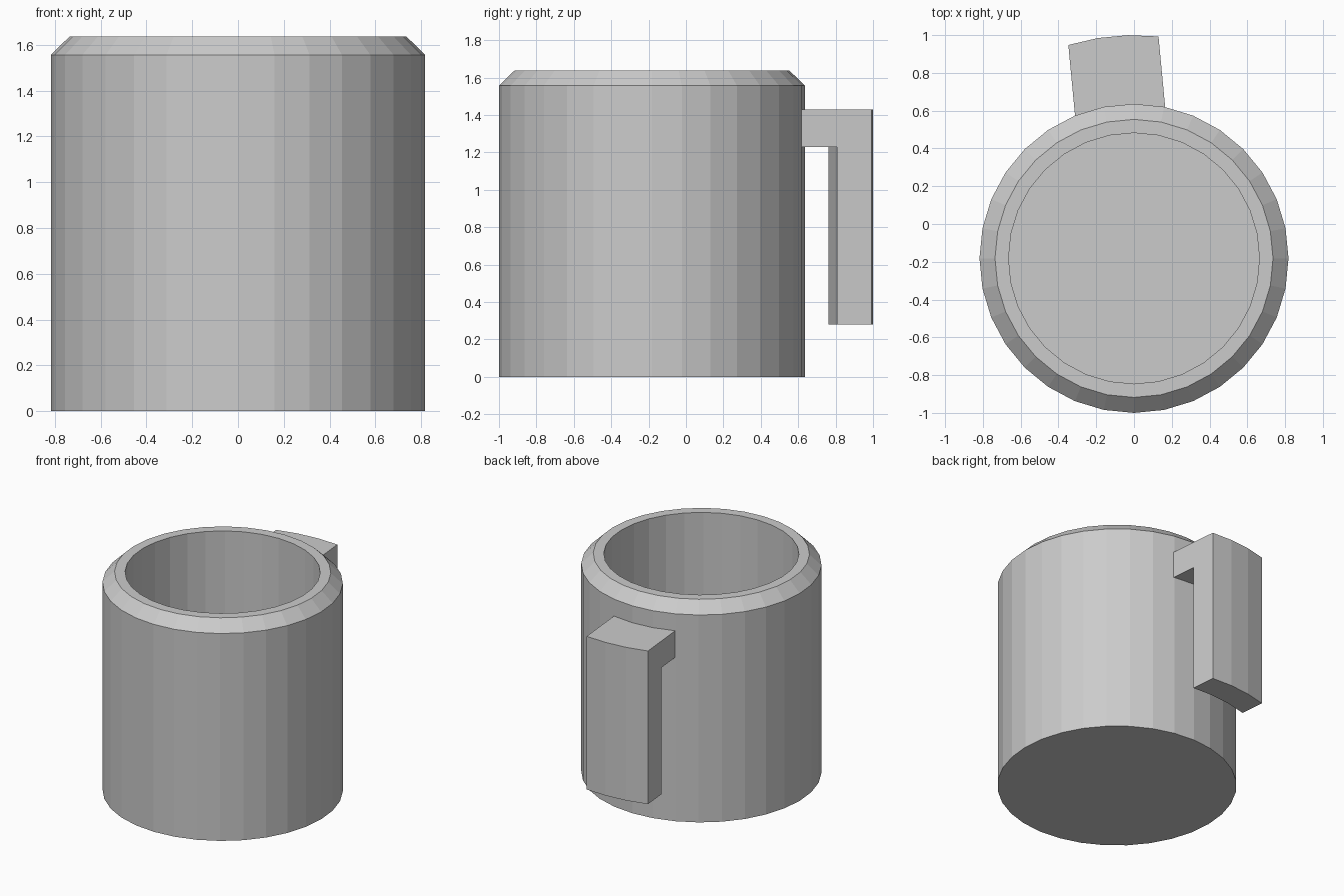
import bpy, bmesh
from math import sin, cos, pi, radians

if "Cube" in bpy.data.objects:
    bpy.data.objects.remove(bpy.data.objects["Cube"])

CY = -0.182  # centre of the cup body in y


def loft(name, rings, closed):
    """Skin a list of point rings; rings are closed loops, capped at both ends."""
    bm = bmesh.new()
    vs = [[bm.verts.new(p) for p in ring] for ring in rings]
    n = len(rings[0])
    for a, b in zip(vs, vs[1:]):
        for i in range(n):
            j = (i + 1) % n
            bm.faces.new((a[i], a[j], b[j], b[i]))
    bm.faces.new(vs[0])
    bm.faces.new(vs[-1])
    bmesh.ops.recalc_face_normals(bm, faces=bm.faces)
    mesh = bpy.data.meshes.new(name)
    bm.to_mesh(mesh)
    bm.free()
    obj = bpy.data.objects.new(name, mesh)
    bpy.context.collection.objects.link(obj)
    return obj


# Cup body: 32-sided lathe, chamfered rim, hollow inside
SIDES = 32
profile = [(0.818, 0), (0.818, 1.557), (0.736, 1.637), (0.664, 1.637), (0.664, 0.16)]
loft("cup_body", [[(r * cos(2 * pi * i / SIDES), CY + r * sin(2 * pi * i / SIDES), z)
                   for i in range(SIDES)] for r, z in profile], True)

# Handle: hooked section swept across three facets concentric with the cup
hook = [(0, 0.28), (0, 1.43), (0.42, 1.43), (0.42, 1.23), (0.187, 1.23), (0.187, 0.28)]
tilt = radians(5.4)
rings = []
for k in range(4):
    a = tilt + radians(7.8) * (k - 1.5)
    x, y = -1.182 * sin(a), CY + 1.182 * cos(a)
    rings.append([(x + t * sin(tilt), y - t * cos(tilt), z) for t, z in hook])
loft("handle", rings, True)
